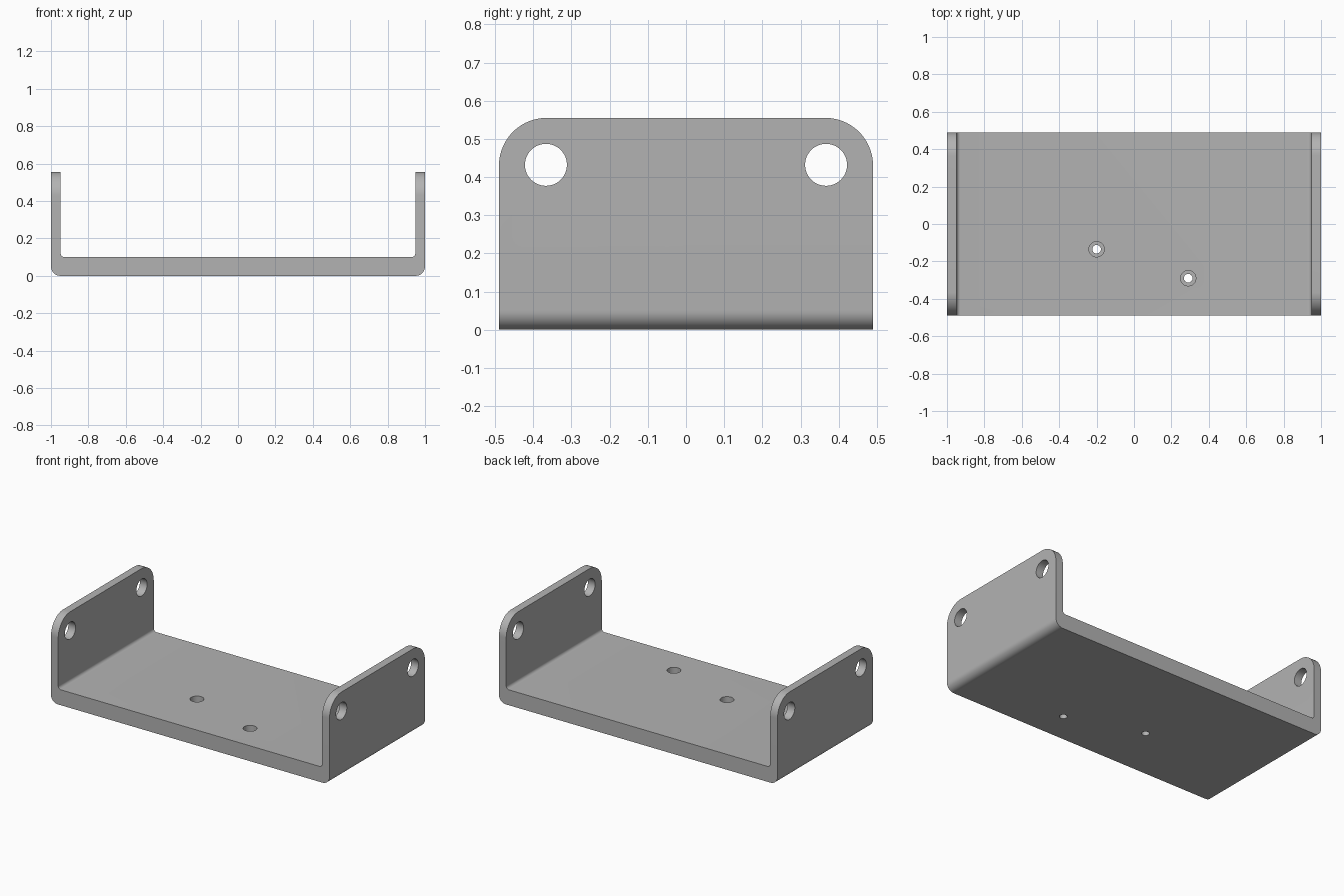
import bpy, bmesh, math
from mathutils import Vector

if "Cube" in bpy.data.objects:
    bpy.data.objects.remove(bpy.data.objects["Cube"])

W, D, H = 1.0, 0.49, 0.555      # half width, half depth, height
WALL, FLOOR = 0.052, 0.10       # thicknesses
CORNER = 0.125                  # radius of the upper flange corners
EAR_Y, EAR_Z, EAR_R = 0.367, 0.432, 0.055


def arc(cx, cy, r, a0, a1, n=12):
    return [(cx + r * math.cos(math.radians(a0 + (a1 - a0) * i / n)),
             cy + r * math.sin(math.radians(a0 + (a1 - a0) * i / n))) for i in range(n + 1)]


def prism(name, outline, place, direction):
    """Extrude a closed 2D outline along a direction."""
    bm = bmesh.new()
    face = bm.faces.new([bm.verts.new(place(a, b)) for a, b in outline])
    new = bmesh.ops.extrude_face_region(bm, geom=[face])["geom"]
    bmesh.ops.translate(bm, vec=Vector(direction),
                        verts=[v for v in new if isinstance(v, bmesh.types.BMVert)])
    bmesh.ops.recalc_face_normals(bm, faces=bm.faces)
    mesh = bpy.data.meshes.new(name)
    bm.to_mesh(mesh)
    bm.free()
    obj = bpy.data.objects.new(name, mesh)
    bpy.context.collection.objects.link(obj)
    return obj


def cut(target, cutter, operation="DIFFERENCE"):
    mod = target.modifiers.new("cut", "BOOLEAN")
    mod.operation, mod.object, mod.solver = operation, cutter, "EXACT"
    bpy.context.view_layer.objects.active = target
    bpy.ops.object.modifier_apply(modifier=mod.name)
    bpy.data.objects.remove(cutter)


def drill(target, outline, place, direction):
    cut(target, prism("drill", outline, place, direction))


def circle(cx, cy, r):
    return arc(cx, cy, r, 0, 360, 48)[:-1]


# U-shaped channel with rounded bends
xi = W - WALL
right = (arc(W - 0.05, 0.05, 0.05, -90, 0) + [(W, H), (xi, H)]
         + arc(xi - 0.02, FLOOR + 0.02, 0.02, 0, -90, 8))
left = [(-x, z) for x, z in reversed(right)]
bracket = prism("bracket", right + left, lambda x, z: (x, -D, z), (0, 2 * D, 0))

# Rounded upper corners of both flanges
side = (arc(D - CORNER, H - CORNER, CORNER, 0, 90, 20)
        + arc(CORNER - D, H - CORNER, CORNER, 90, 180, 20)
        + [(-D, -0.1), (D, -0.1)])
cut(bracket, prism("flange_outline", side, lambda y, z: (-1.2, y, z), (2.4, 0, 0)), "INTERSECT")

# Flange holes, drilled through both flanges
for s in (-1, 1):
    drill(bracket, circle(s * EAR_Y, EAR_Z, EAR_R), lambda y, z: (-1.2, y, z), (2.4, 0, 0))

# Counterbored screw holes in the floor
for x, y in ((-0.20, -0.135), (0.29, -0.29)):
    drill(bracket, circle(x, y, 0.023), lambda a, b: (a, b, -0.1), (0, 0, 0.3))
    drill(bracket, circle(x, y, 0.041), lambda a, b: (a, b, 0.045), (0, 0, 0.2))

# Plain grey metal
grey = bpy.data.materials.new("grey metal")
grey.diffuse_color = (0.45, 0.45, 0.45, 1)
grey.use_nodes = True
grey.node_tree.nodes["Principled BSDF"].inputs["Base Color"].default_value = grey.diffuse_color
bracket.data.materials.clear()
bracket.data.materials.append(grey)
bpy.ops.object.select_all(action="DESELECT")
bracket.select_set(True)
bpy.context.view_layer.objects.active = bracket
bpy.ops.object.shade_smooth_by_angle(angle=math.radians(30))
